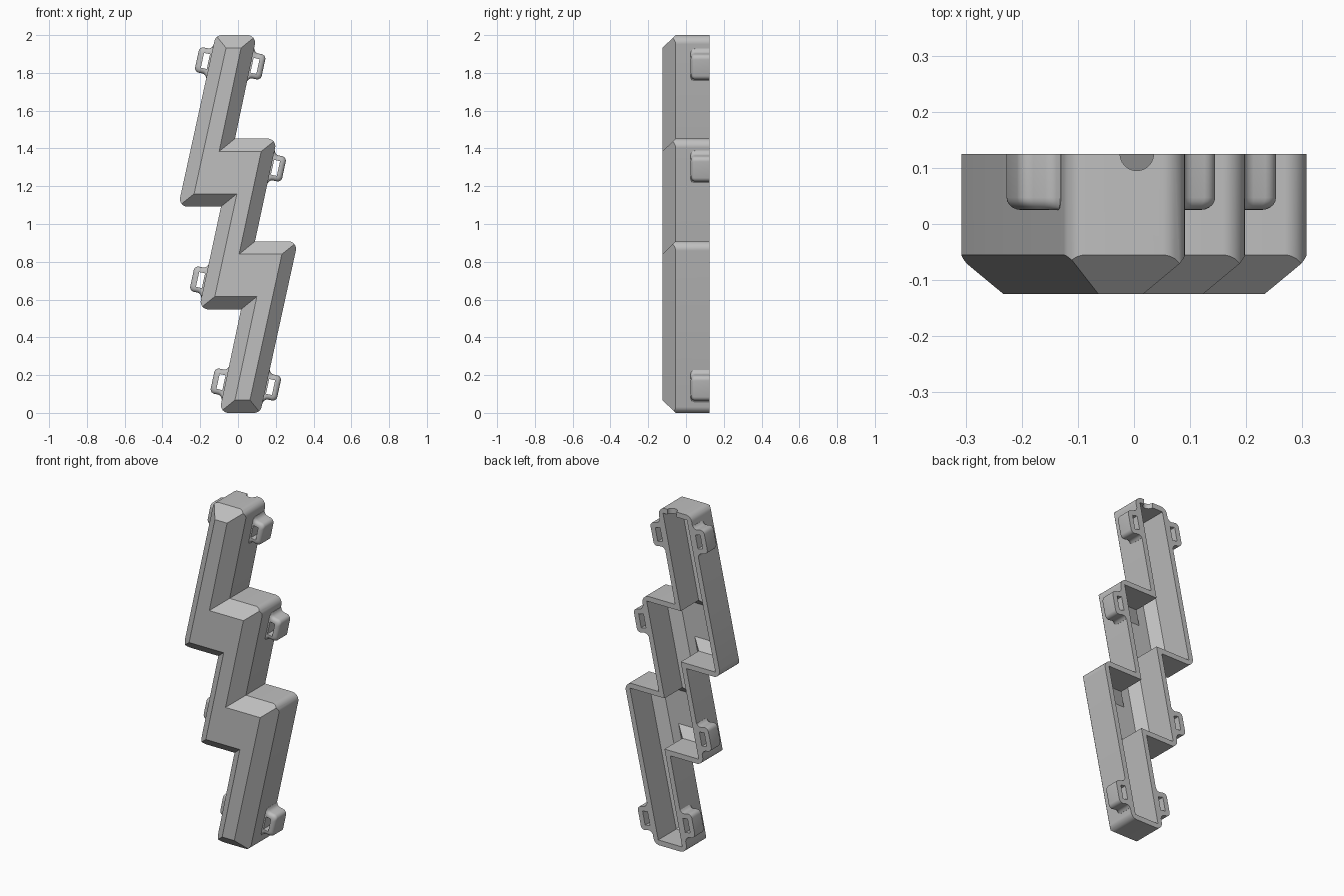
import bpy, bmesh, math
from mathutils import Vector, Matrix

cube = bpy.data.objects.get("Cube")
if cube:
    bpy.data.objects.remove(cube, do_unlink=True)

grey = bpy.data.materials.new("plain_grey")
grey.use_nodes = True
grey.diffuse_color = (0.52, 0.52, 0.52, 1)
grey.node_tree.nodes["Principled BSDF"].inputs["Base Color"].default_value = (0.52, 0.52, 0.52, 1)

# Zigzag outline in x, z: one half, the other half is the same turned by 180 degrees
HALF = [(-0.118, 2.0), (0.10, 2.0), (-0.016, 1.452), (0.207, 1.452), (0.09, 0.908), (0.317, 0.908)]
OUTLINE = [Vector(p) for p in HALF] + [Vector((-x, 2 - z)) for x, z in HALF]
BACK, FRONT, CHAMFER_Y, INSET, WALL = 0.125, -0.125, -0.055, 0.068, 0.03


def corner(pts, i):
    """Inward normals and miter vector at a corner of a clockwise outline."""
    p, a, b = pts[i], pts[i - 1], pts[(i + 1) % len(pts)]
    d1, d2 = (p - a).normalized(), (b - p).normalized()
    n1, n2 = Vector((d1.y, -d1.x)), Vector((d2.y, -d2.x))
    return n1, n2, (n1 + n2) / (1 + n1.dot(n2)), d1.x * d2.y - d1.y * d2.x < 0


def inset(pts, d):
    return [p + corner(pts, i)[2] * d for i, p in enumerate(pts)]


def rounded(pts, r, steps=8):
    out = []
    for i, p in enumerate(pts):
        n1, n2, m, convex = corner(pts, i)
        if not convex:
            out.append(p)
            continue
        for k in range(steps + 1):
            out.append(p + m * r + (-n1).lerp(-n2, k / steps).normalized() * r)
    return out


def loft(name, rings):
    """Solid through a list of (y, outline) rings."""
    bm = bmesh.new()
    loops = [[bm.verts.new((p[0], y, p[1])) for p in pts] for y, pts in rings]
    for a, b in zip(loops, loops[1:]):
        for i in range(len(a)):
            j = (i + 1) % len(a)
            bm.faces.new((a[i], a[j], b[j], b[i]))
    bm.faces.new(loops[0])
    bm.faces.new(loops[-1])
    bmesh.ops.recalc_face_normals(bm, faces=bm.faces)
    me = bpy.data.meshes.new(name)
    bm.to_mesh(me)
    bm.free()
    me.materials.append(grey)
    ob = bpy.data.objects.new(name, me)
    bpy.context.collection.objects.link(ob)
    return ob


def boolean(ob, cutter, op):
    """Apply a boolean and throw the cutter away."""
    mod = ob.modifiers.new("cut", 'BOOLEAN')
    mod.operation, mod.object, mod.solver = op, cutter, 'EXACT'
    dg = bpy.context.evaluated_depsgraph_get()
    me = bpy.data.meshes.new_from_object(ob.evaluated_get(dg))
    ob.modifiers.clear()
    ob.data = me
    bpy.data.objects.remove(cutter, do_unlink=True)


def smooth(ob):
    bpy.ops.object.select_all(action='DESELECT')
    ob.select_set(True)
    bpy.context.view_layer.objects.active = ob
    bpy.ops.object.shade_smooth_by_angle(angle=math.radians(30))


# Shell: chamfered zigzag with rounded upright corners
shell = loft("zigzag_shell", [(BACK, rounded(OUTLINE, 0.04)), (FRONT - 0.05, rounded(OUTLINE, 0.04))])
big = inset(OUTLINE, -0.0)
body = loft("chamfer_body", [(BACK + 0.05, big), (CHAMFER_Y, big), (FRONT, inset(OUTLINE, INSET))])
boolean(shell, body, 'INTERSECT')

# Hollow, open at the back, with an even wall
k = WALL * math.tan(math.pi / 8)
room = inset(OUTLINE, WALL)
cavity = loft("cavity", [(BACK + 0.05, room), (CHAMFER_Y + k, room),
                         (FRONT + WALL, inset(OUTLINE, INSET + k))])
boolean(shell, cavity, 'DIFFERENCE')

# Half-round cable notch in the top wall
circle = [(0.005 + 0.03 * math.cos(a * math.pi / 12), 0.03 * math.sin(a * math.pi / 12)) for a in range(24)]
notch = loft("notch", [(-0.06, circle), (0.06, circle)])
notch.data.transform(Matrix.Translation((0, BACK, 2.0)) @ Matrix.Rotation(math.pi / 2, 4, 'X'))
boolean(shell, notch, 'DIFFERENCE')
smooth(shell)


# Strap lugs: x is the distance from the wall, z runs along it
def lug_profile(d):
    r = 0.024
    half = [(-0.012, 0.088 - d), (0.001, 0.088 - d), (0.006, 0.078 - d), (0.014, 0.071 - d), (0.024, 0.068 - d)]
    for i in range(6):
        a = math.pi / 2 * (1 - i / 5)
        half.append((0.07 - d - r + r * math.cos(a), 0.068 - d - r + r * math.sin(a)))
    return half + [(x, -z) for x, z in reversed(half)]


def lug(name, x, z, side, turn):
    r, rings = 0.022, [(BACK, lug_profile(0))]
    for i in range(6):
        a = math.pi / 2 * i / 5
        rings.append((0.025 + r * (1 - math.sin(a)), lug_profile(r * (1 - math.cos(a)))))
    ob = loft(name, rings)
    slot = [(0.008, -0.04), (0.04, -0.04), (0.04, 0.04), (0.008, 0.04)]
    boolean(ob, loft("slot", [(-0.1, slot), (0.3, slot)]), 'DIFFERENCE')
    lean = math.atan(0.216)
    m = Matrix.Translation((x, 0, z)) @ Matrix.Rotation(lean, 4, 'Y')
    if side < 0:
        m = m @ Matrix.Rotation(math.pi, 4, 'Y')
    if turn:
        m = Matrix.Translation((0, 0, 2)) @ Matrix.Rotation(math.pi, 4, 'Y') @ m
    ob.data.transform(m)
    smooth(ob)


for tag, x, z, side in [("outer", -0.149, 1.858, -1), ("inner", 0.0665, 1.842, 1), ("middle", 0.175, 1.302, 1)]:
    lug("upper_" + tag + "_lug", x, z, side, False)
    lug("lower_" + tag + "_lug", x, z, side, True)
